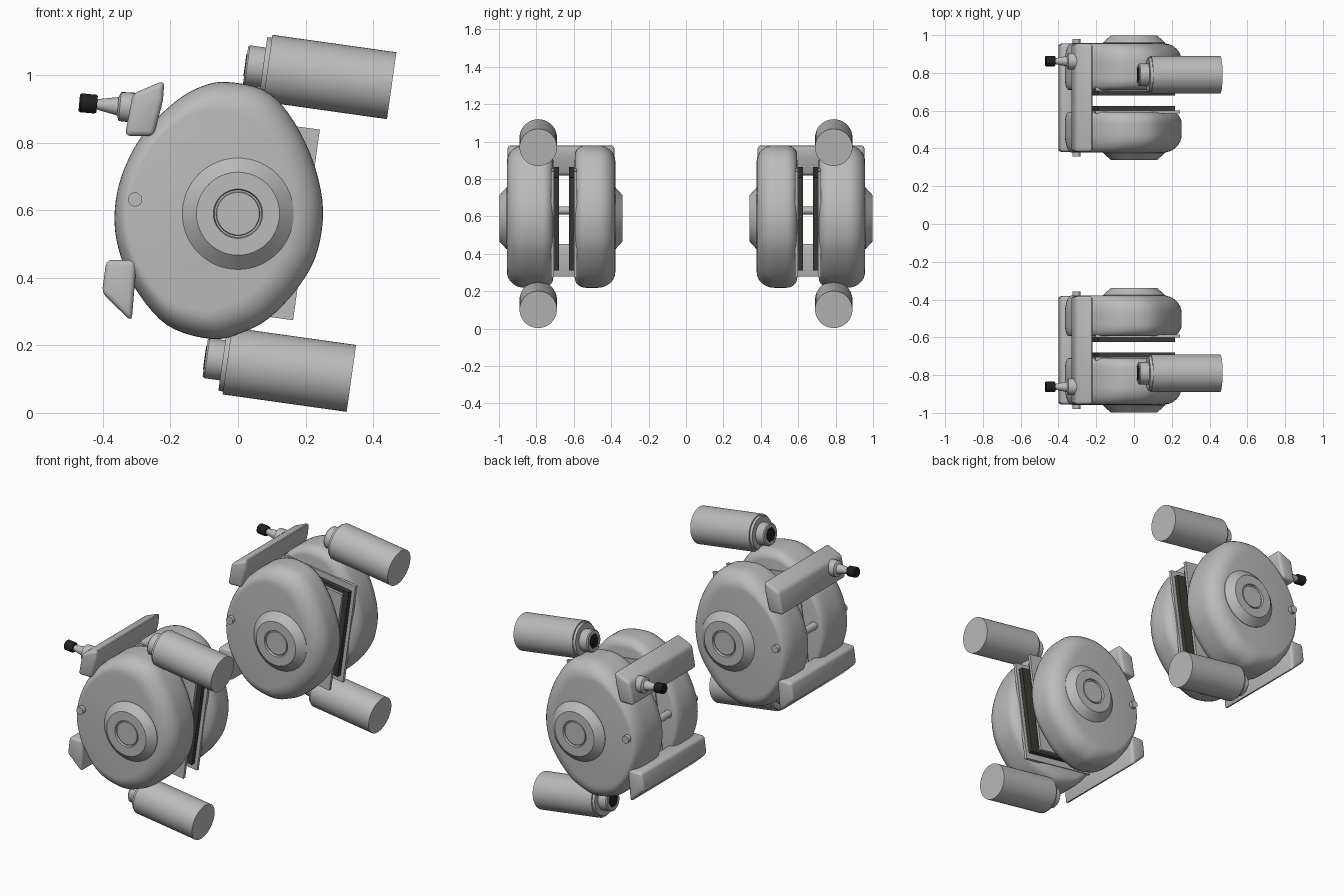
import bpy, bmesh, math
from mathutils import Vector, Matrix

if "Cube" in bpy.data.objects:
    bpy.data.objects.remove(bpy.data.objects["Cube"])


def material(name, rgb):
    m = bpy.data.materials.new(name)
    m.use_nodes = True
    m.diffuse_color = (*rgb, 1)
    m.node_tree.nodes["Principled BSDF"].inputs["Base Color"].default_value = (*rgb, 1)
    return m


METAL = material("cast_grey", (0.5, 0.5, 0.5))
PAD = material("pad_charcoal", (0.045, 0.045, 0.035))
RUBBER = material("rubber_black", (0.015, 0.015, 0.015))
TILT = math.radians(8)
AXIS = Vector((math.cos(TILT), 0, -math.sin(TILT)))
OUT, IN = Vector((0, -1, 0)), Vector((0, 1, 0))


def finish(name, bm, mat, angle=35):
    """Turn a bmesh into a shaded object, repeated on the other side of y = 0."""
    bmesh.ops.recalc_face_normals(bm, faces=bm.faces)
    mesh = bpy.data.meshes.new(name)
    bm.to_mesh(mesh)
    bm.free()
    mesh.materials.append(mat)
    ob = bpy.data.objects.new(name, mesh)
    bpy.context.collection.objects.link(ob)
    bpy.ops.object.select_all(action="DESELECT")
    ob.select_set(True)
    bpy.context.view_layer.objects.active = ob
    bpy.ops.object.shade_smooth_by_angle(angle=math.radians(angle))
    mod = ob.modifiers.new("other_side", "MIRROR")
    mod.use_axis = (False, True, False)
    return ob


def skin(bm, rings):
    """Bridge closed rings of points and cap both ends."""
    loops = [[bm.verts.new(p) for p in ring] for ring in rings]
    n = len(loops[0])
    for a, b in zip(loops, loops[1:]):
        for i in range(n):
            bm.faces.new((a[i], a[(i + 1) % n], b[(i + 1) % n], b[i]))
    bm.faces.new(loops[0])
    bm.faces.new(loops[-1])


def lathe(name, start, axis, profile, mat=METAL, n=48):
    """Turn (radius, distance) pairs about an axis."""
    rot = Vector(axis).to_track_quat("Z", "Y")
    rings = []
    for r, d in profile:
        rings.append([Vector(start) + rot @ Vector((r * math.cos(2 * math.pi * i / n),
                      r * math.sin(2 * math.pi * i / n), d)) for i in range(n)])
    bm = bmesh.new()
    skin(bm, rings)
    return finish(name, bm, mat)


def smooth_loop(points, steps=5):
    """Closed Catmull-Rom curve through the points."""
    pts = [Vector(p) for p in points]
    n, out = len(pts), []
    for i in range(n):
        a, b, c, d = (pts[(i + k) % n] for k in (-1, 0, 1, 2))
        for s in range(steps):
            t = s / steps
            out.append(0.5 * (2 * b + (c - a) * t + (2 * a - 5 * b + 4 * c - d) * t ** 2
                              + (3 * b - a - 3 * c + d) * t ** 3))
    return out


# Caliper halves: egg outline with a wide fillet outside, a small one on the gap side
OUTLINE = smooth_loop([(-0.03, 0.98), (0.1, 0.942), (0.2, 0.8), (0.25, 0.63), (0.237, 0.485),
                       (0.184, 0.38), (0.095, 0.283), (0.01, 0.237), (-0.08, 0.219),
                       (-0.21, 0.26), (-0.305, 0.37), (-0.355, 0.49), (-0.365, 0.6),
                       (-0.342, 0.71), (-0.285, 0.82), (-0.2, 0.91), (-0.12, 0.962)])
PIVOT = Vector((-0.2, 0.6))


def caliper_half(name, face_y, gap_y):
    s = 1 if gap_y > face_y else -1
    rings = []

    def ring(k, y):
        rings.append([(p.x, y, p.y) for p in (PIVOT + (q - PIVOT) * k for q in OUTLINE)])

    for i in range(9):
        a = math.pi / 2 * i / 8
        ring(0.78 + 0.22 * math.sin(a), face_y + s * 0.095 * (1 - math.cos(a)))
    for i in range(7):
        a = math.pi / 2 * i / 6
        ring(0.87 + 0.13 * math.cos(a), gap_y - s * 0.06 * (1 - math.sin(a)))
    bm = bmesh.new()
    skin(bm, rings)
    finish(name, bm, METAL)


caliper_half("outer_caliper_half", -0.957, -0.71)
caliper_half("inner_caliper_half", -0.378, -0.594)

# Hubs with a grooved centre disc
HUB = [(0.165, -0.02), (0.165, 0.003), (0.123, 0.041), (0.073, 0.041), (0.07, 0.03),
       (0.065, 0.03), (0.063, 0.036)]
lathe("outer_hub", (0, -0.957, 0.59), OUT, HUB, n=64)
lathe("inner_hub", (0, -0.38, 0.59), IN, HUB, n=64)


# Brake pads and their backing plates
def slab(name, y0, y1, width, height, mat):
    bm = bmesh.new()
    bmesh.ops.create_cube(bm, size=1)
    bm.transform(Matrix.Translation((-0.02, (y0 + y1) / 2, 0.588))
                 @ Matrix.Rotation(TILT, 4, "Y")
                 @ Matrix.Diagonal((width, y1 - y0, height, 1)))
    finish(name, bm, mat)


slab("outer_backing_plate", -0.722, -0.705, 0.45, 0.57, METAL)
slab("outer_brake_pad", -0.705, -0.679, 0.41, 0.5, PAD)
slab("inner_backing_plate", -0.6, -0.584, 0.45, 0.57, METAL)
slab("inner_brake_pad", -0.626, -0.6, 0.41, 0.5, PAD)


# Bridges joining the two halves
def bridge(name, outline):
    bm = bmesh.new()
    skin(bm, [[(x, y, z) for x, z in outline] for y in (-0.955, -0.382)])
    bmesh.ops.bevel(bm, geom=list(bm.edges), offset=0.016, segments=3, profile=0.5,
                    affect="EDGES")
    finish(name, bm, METAL, 40)


bridge("upper_bridge", [(-0.312, 0.945), (-0.218, 0.985), (-0.222, 0.925),
                        (-0.25, 0.82), (-0.335, 0.82)])
bridge("lower_bridge", [(-0.39, 0.453), (-0.3, 0.453), (-0.315, 0.27), (-0.403, 0.355)])

# Guide pin through both halves
lathe("guide_pin", (-0.305, -0.98, 0.632), IN, [(0.021, 0), (0.021, 0.622)], n=24)

# Cylinders with collar, neck and hexagonal socket
for label, x, z in (("upper", 0.0225, 1.03), ("lower", -0.097, 0.163)):
    start = Vector((x, -0.79, z))
    lathe(label + "_cylinder", start, AXIS,
          [(0.036, 0.02), (0.036, 0), (0.055, 0), (0.06, 0.005), (0.06, 0.052), (0.09, 0.052),
           (0.092, 0.066), (0.1, 0.066), (0.1, 0.437)])
    lathe(label + "_hex_socket", start - AXIS * 0.002, AXIS,
          [(0.04, 0), (0.04, 0.006)], RUBBER, 6)

# Bleed nipple and its rubber cap
bleed = Vector((-0.3, -0.862, 0.903))
bleed_axis = Vector((-0.17, 0, 0.016)).normalized()
lathe("bleed_nipple", bleed, bleed_axis,
      [(0.045, 0), (0.043, 0.05), (0.028, 0.056), (0.026, 0.062), (0.016, 0.115), (0.016, 0.13)],
      n=24)
lathe("bleed_cap", bleed, bleed_axis,
      [(0.025, 0.118), (0.028, 0.123), (0.028, 0.166), (0.024, 0.171)], RUBBER, 24)
